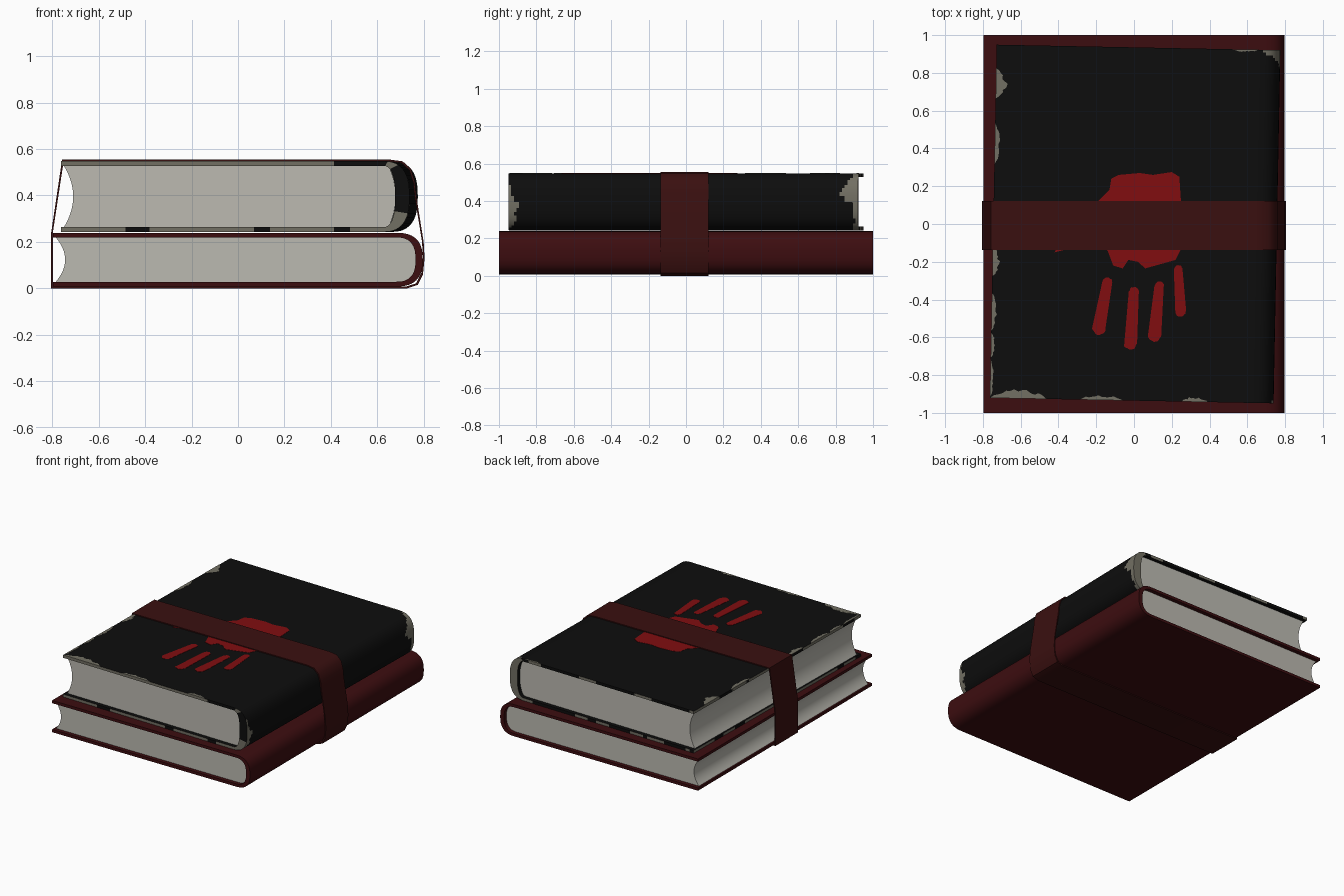
import bpy, bmesh, math, random
from mathutils import Vector

random.seed(4)
cube = bpy.data.objects.get("Cube")
if cube:
    bpy.data.objects.remove(cube)


def material(name, rgb):
    m = bpy.data.materials.new(name)
    m.use_nodes = True
    m.diffuse_color = (*rgb, 1)
    bsdf = m.node_tree.nodes["Principled BSDF"]
    bsdf.inputs["Base Color"].default_value = (*rgb, 1)
    bsdf.inputs["Roughness"].default_value = 0.8
    return m


BLACK = material("black leather", (0.004, 0.004, 0.004))
MAROON = material("maroon cloth", (0.046, 0.004, 0.005))
STRAP = material("strap leather", (0.042, 0.005, 0.005))
PAPER = material("page grey", (0.50, 0.49, 0.44))
WORN = material("worn edge", (0.17, 0.16, 0.125))
RED = material("red paint", (0.22, 0.004, 0.005))

TILT = math.radians(-1.1)


def finish(name, bm, mats, rule=None, tilt=0):
    bmesh.ops.recalc_face_normals(bm, faces=bm.faces)
    if rule:
        for f in bm.faces:
            f.material_index = int(rule(f.calc_center_median(), f.normal))
    mesh = bpy.data.meshes.new(name)
    bm.to_mesh(mesh)
    bm.free()
    for m in mats:
        mesh.materials.append(m)
    ob = bpy.data.objects.new(name, mesh)
    bpy.context.collection.objects.link(ob)
    ob.rotation_euler.z = tilt
    bpy.ops.object.select_all(action="DESELECT")
    ob.select_set(True)
    bpy.context.view_layer.objects.active = ob
    bpy.ops.object.shade_smooth_by_angle(angle=math.radians(35))
    return ob


def ribbon(name, outer, inner, ys, mats, rule=None, tilt=0):
    """Extrude the band between two matching xz paths along y."""
    bm = bmesh.new()
    loop = outer + inner[::-1]
    n, k = len(loop), len(outer)
    rings = [[bm.verts.new((x, y, z)) for x, z in loop] for y in ys]
    for a, b in zip(rings, rings[1:]):
        for i in range(n):
            j = (i + 1) % n
            bm.faces.new((a[i], a[j], b[j], b[i]))
    for r in (rings[0], rings[-1]):
        for i in range(k - 1):
            bm.faces.new((r[i], r[i + 1], r[n - 2 - i], r[n - 1 - i]))
    return finish(name, bm, mats, rule, tilt)


def plate(name, pts, z, mat, tilt=0, thick=0.002):
    """Thin painted patch lying on a cover."""
    bm = bmesh.new()
    face = bm.faces.new([bm.verts.new((x, y, z)) for x, y in pts])
    top = bmesh.ops.extrude_face_region(bm, geom=[face])["geom"]
    for v in top:
        if isinstance(v, bmesh.types.BMVert):
            v.co.z += thick
    return finish(name, bm, [mat], None, tilt)


def cover_path(x_fore, x_flat, x_end, mid, half):
    """Board, rounded spine, board as one xz path."""
    board = [x_fore + (x_flat - x_fore) * i / 40 for i in range(40)]
    arc = []
    for i in range(25):
        a = math.pi / 2 - math.pi * i / 24
        c, s = max(math.cos(a), 0), math.sin(a)
        arc.append((x_flat + (x_end - x_flat) * c ** 0.77,
                    mid + half * math.copysign(abs(s) ** 0.77, s)))
    return ([(x, mid + half) for x in board] + arc
            + [(x, mid - half) for x in reversed(board)])


def steps(half, n):
    return [-half + 2 * half * i / n for i in range(n + 1)]


def book(label, x_fore, x_flat, x_out, x_in, low, high, half_y, mats, rule, tilt, cuts):
    mid, half, board = (low + high) / 2, (high - low) / 2, 0.02
    ribbon(label + "_cover", cover_path(x_fore, x_flat, x_out, mid, half),
           cover_path(x_fore, x_flat, x_in, mid, half - board),
           steps(half_y, cuts), mats, rule, tilt)
    # Page block: hollow fore edge, rounded back against the spine
    h = half - board
    hollow, back = [], []
    for i in range(17):
        t = -1 + i / 8
        hollow.append((x_fore + 0.012 + 0.04 * (1 - t * t), mid + h * t))
        back.append((x_in - 0.03 * abs(t) ** 2.5, mid + h * t))
    ribbon(label + "_pages", hollow, back, steps(half_y - 0.028, 1), [PAPER], None, tilt)


# Lower book
book("lower_book", -0.797, 0.68, 0.796, 0.765, 0.008, 0.239, 1.0, [MAROON], None, 0, 1)

# Upper book, with scuffed rims and spine ends
LOW, HIGH = 0.243, 0.548
MID = (LOW + HIGH) / 2


def scuffed(c, n):
    if abs(n.y) > 0.7:
        if c.y < 0:
            if c.x > 0.66:
                return c.z < 0.33 or c.x < 0.69
            if c.z > MID:
                return not 0.44 < c.x < 0.65
            return not (-0.47 < c.x < -0.38 or 0.1 < c.x < 0.17 or 0.42 < c.x < 0.5)
        return c.x > 0.66 or math.sin(c.x * 13) + math.sin(c.x * 29 + c.z * 9) > 0.3
    if n.x < -0.7 and c.x < -0.7:
        return math.sin(c.y * 9) + math.sin(c.y * 23 + c.z * 7) > -0.7
    if c.x > 0.66 and n.x * (c.x - 0.66) + n.z * (c.z - MID) > 0:
        wave = 0.008 * math.sin(c.z * 70)
        if c.y > 0:
            reach = 0.10 - 0.9 * abs(c.z - 0.45) if c.z > 0.34 else 0.025
            return c.y > 0.935 - max(reach, 0.025) + wave
        reach = 0.045 * (1 - ((c.z - 0.36) / 0.12) ** 2)
        return c.y < -0.935 + reach + wave
    return False


book("upper_book", -0.745, 0.64, 0.757, 0.695, LOW, HIGH, 0.935,
     [BLACK, WORN], scuffed, TILT, 130)


# Scuffs along the edges of the upper board
def scuff(name, start, along, inward, length, depth):
    s, a, d = Vector(start), Vector(along), Vector(inward)
    n = 14
    pts = [s, s + a * length]
    for i in range(n - 1, 0, -1):
        t = i / n
        reach = depth * math.sin(math.pi * t) ** 0.6 * random.uniform(0.55, 1)
        pts.append(s + a * length * t + d * reach)
    plate(name, [tuple(p) for p in pts], HIGH - 0.0005, WORN, TILT)


for y, length, depth in ((0.65, 0.16, 0.065), (0.30, 0.22, 0.03), (-0.29, 0.16, 0.04),
                         (-0.58, 0.2, 0.032), (-0.72, 0.13, 0.025), (-0.93, 0.2, 0.02)):
    scuff("fore_edge_scuff", (-0.745, y), (0, 1), (1, 0), length, depth)
for x, length, depth in ((-0.745, 0.3, 0.05), (-0.27, 0.23, 0.028), (0.27, 0.14, 0.028)):
    scuff("front_edge_scuff", (x, -0.935), (1, 0), (0, 1), length, depth)
scuff("back_edge_scuff", (0.5, 0.935), (1, 0), (0, -1), 0.14, 0.014)

# Painted handprint
palm = [(-0.2, 0.11), (-0.13, 0.18), (-0.12, 0.24), (-0.08, 0.26), (0.03, 0.27),
        (0.1, 0.26), (0.2, 0.275), (0.24, 0.25), (0.25, 0.1), (0.25, -0.13),
        (0.22, -0.19), (0.15, -0.21), (0.06, -0.235), (0.02, -0.2), (-0.03, -0.19),
        (-0.06, -0.235), (-0.11, -0.22), (-0.14, -0.14), (-0.25, -0.1),
        (-0.38, -0.14), (-0.42, -0.15), (-0.4, -0.1), (-0.28, 0.0)]
plate("handprint_palm", palm, HIGH - 0.0005, RED)

for tip, root, width in (((-0.185, -0.55), (-0.14, -0.31), 0.036),
                         ((-0.02, -0.63), (0.0, -0.36), 0.035),
                         ((0.108, -0.59), (0.135, -0.33), 0.034),
                         ((0.245, -0.46), (0.235, -0.24), 0.03)):
    a, b = Vector(tip), Vector(root)
    axis = (b - a).normalized()
    side = Vector((axis.y, -axis.x))
    pts = []
    for i in range(24):
        ang = 2 * math.pi * i / 24
        end, w = (b, width * 0.75) if math.sin(ang) > 0 else (a, width)
        w *= random.uniform(0.9, 1.08)
        pts.append(tuple(end + side * w * math.cos(ang) + axis * w * math.sin(ang)))
    plate("handprint_finger", pts, HIGH - 0.0005, RED)

# Strap wrapped around both books
strap = [(-0.758, 0.555), (0.65, 0.555), (0.71, 0.547), (0.745, 0.515), (0.762, 0.46),
         (0.768, 0.40), (0.8, 0.2), (0.804, 0.13), (0.797, 0.06), (0.775, 0.015),
         (0.73, 0.0), (-0.805, 0.0), (-0.805, 0.24), (-0.758, 0.555)]
inside = [(x * 0.991, 0.2775 + (z - 0.2775) * 0.975) for x, z in strap]
ribbon("strap", strap, inside, [-0.137, 0.121], [STRAP])
